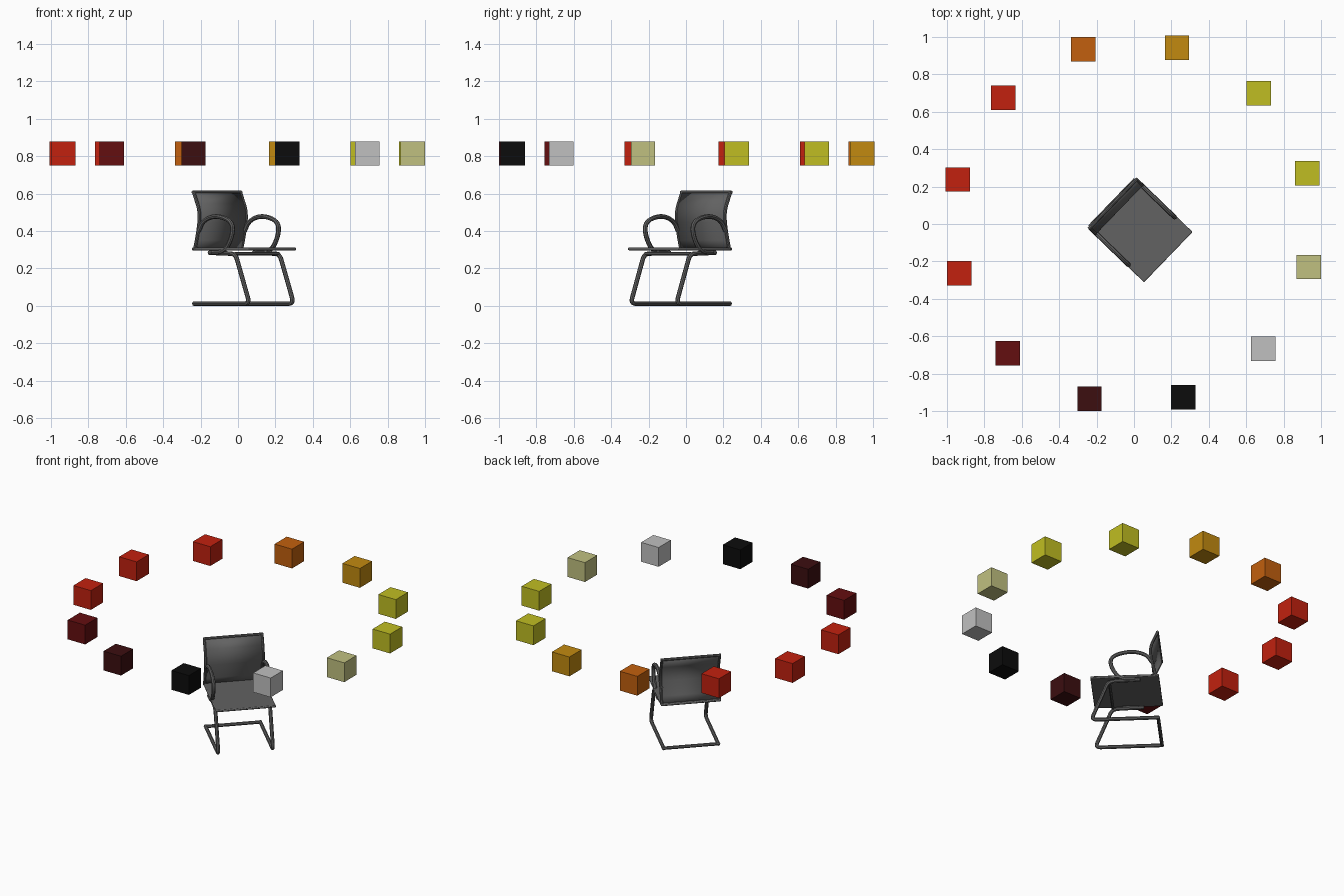
import bpy, bmesh, math
from mathutils import Vector, Matrix

cube = bpy.data.objects.get("Cube")
if cube:
    bpy.data.objects.remove(cube, do_unlink=True)


def make_material(name, r, g, b):
    lin = [(c / 255 / 12.92) if c < 11 else ((c / 255 + 0.055) / 1.055) ** 2.4
           for c in (r, g, b)]
    mat = bpy.data.materials.new(name)
    mat.use_nodes = True
    mat.diffuse_color = (*lin, 1)
    mat.node_tree.nodes["Principled BSDF"].inputs["Base Color"].default_value = (*lin, 1)
    return mat


grey = make_material("chair grey", 98, 98, 98)
red = make_material("red", 194, 33, 15)
orange = make_material("orange", 194, 96, 14)
amber = make_material("amber", 194, 138, 16)
yellow = make_material("yellow", 192, 190, 34)
pale = make_material("pale yellow", 192, 192, 128)
silver = make_material("silver", 192, 192, 192)
black = make_material("black", 12, 12, 12)
maroon = make_material("maroon", 60, 14, 16)
dark_red = make_material("dark red", 100, 14, 16)

TURN = math.radians(46)


def add_mesh(name, bm, mat, turn=0.0):
    bmesh.ops.recalc_face_normals(bm, faces=bm.faces)
    mesh = bpy.data.meshes.new(name)
    bm.to_mesh(mesh)
    bm.free()
    mesh.materials.append(mat)
    obj = bpy.data.objects.new(name, mesh)
    bpy.context.collection.objects.link(obj)
    obj.rotation_euler.z = turn
    return obj


def add_box(name, centre, size, mat, turn=0.0):
    bm = bmesh.new()
    bmesh.ops.create_cube(bm, size=1, matrix=Matrix.Translation(centre) @ Matrix.Diagonal((*size, 1)))
    return add_mesh(name, bm, mat, turn)


def smooth(obj):
    bpy.ops.object.select_all(action='DESELECT')
    obj.select_set(True)
    bpy.context.view_layer.objects.active = obj
    bpy.ops.object.shade_smooth_by_angle(angle=math.radians(40))


def rounded(points, radius):
    """Replace each inner corner of a path with a short arc."""
    pts = [Vector(p) for p in points]
    out = [pts[0]]
    for a, b, c in zip(pts, pts[1:], pts[2:]):
        p = b + (a - b).normalized() * min(radius, (a - b).length * 0.5)
        q = b + (c - b).normalized() * min(radius, (c - b).length * 0.5)
        for i in range(7):
            t = i / 6
            point = p * (1 - t) ** 2 + b * 2 * t * (1 - t) + q * t * t
            if (point - out[-1]).length > 1e-4:
                out.append(point)
    out.append(pts[-1])
    return out


def add_tube(name, points, radius, bend=0.03):
    path = rounded(points, bend)
    curve = bpy.data.curves.new(name, 'CURVE')
    curve.dimensions = '3D'
    curve.bevel_depth = radius
    curve.bevel_resolution = 2
    curve.use_fill_caps = True
    spline = curve.splines.new('POLY')
    spline.points.add(len(path) - 1)
    for sp, p in zip(spline.points, path):
        sp.co = (*p, 1)
    obj = bpy.data.objects.new(name, curve)
    bpy.context.collection.objects.link(obj)
    obj.rotation_euler.z = TURN
    bpy.ops.object.select_all(action='DESELECT')
    obj.select_set(True)
    bpy.context.view_layer.objects.active = obj
    bpy.ops.object.convert(target='MESH')
    obj = bpy.context.view_layer.objects.active
    obj.data.materials.clear()
    obj.data.materials.append(grey)
    smooth(obj)


# Ring of coloured cubes, counter-clockwise from the one on the left side
ring = [("pale", pale), ("yellow_a", yellow), ("yellow_b", yellow), ("amber", amber),
        ("orange", orange), ("red_a", red), ("red_b", red), ("red_c", red),
        ("dark_red", dark_red), ("maroon", maroon), ("black", black), ("silver", silver)]
for i, (label, mat) in enumerate(ring):
    a = math.radians(-14 + 30 * i)
    add_box("ring_cube_" + label,
            (0.967 * math.cos(a) - 0.004, 0.967 * math.sin(a) + 0.004, 0.814),
            (0.13, 0.13, 0.13), mat)

# Seat panel
seat = add_box("seat", (0, -0.045, 0.304), (0.374, 0.42, 0.015), grey, TURN)
bevel = seat.modifiers.new("soft_edges", 'BEVEL')
bevel.width = 0.005
bevel.segments = 2
smooth(seat)

# Backrest sheet, bulging forward at the lumbar
back = rounded([(0, 0.148, 0.3), (0, 0.122, 0.4), (0, 0.108, 0.5),
                (0, 0.156, 0.607)], 0.05)
bm = bmesh.new()
rows = [[bm.verts.new((x, p.y, p.z)) for x in (-0.18, 0.18)] for p in back]
for lo, hi in zip(rows, rows[1:]):
    bm.faces.new((lo[0], lo[1], hi[1], hi[0]))
backrest = add_mesh("backrest", bm, grey, TURN)
solid = backrest.modifiers.new("thickness", 'SOLIDIFY')
solid.thickness = 0.01
solid.offset = 0
smooth(backrest)
add_tube("back_top_bar", [(-0.187, 0.156, 0.607), (0.187, 0.156, 0.607)], 0.009)

for side, label in ((1, "left"), (-1, "right")):
    # Side tubes of the backrest
    add_tube(label + "_back_tube", [(side * 0.18, p.y, p.z) for p in back], 0.009, 0.002)
    # Sled runner, sloping front leg and under-seat rail in one bent tube
    u = side * 0.17
    add_tube(label + "_leg", [(u, 0.165, 0.012), (u, -0.25, 0.012),
                              (u, -0.145, 0.278), (u, 0.05, 0.284)], 0.012, 0.035)
    # Looped armrest, tucked under the seat
    w = side * 0.177
    add_tube(label + "_armrest",
             [(w, 0.122, 0.4), (w, 0.09, 0.455), (w, -0.005, 0.485), (w, -0.125, 0.455),
              (w, -0.135, 0.385), (w, -0.075, 0.288), (w, 0.02, 0.286)], 0.0125, 0.06)

# Cross bars
add_tube("rear_floor_bar", [(-0.175, 0.16, 0.012), (0.175, 0.16, 0.012)], 0.011)
add_tube("under_seat_bar", [(-0.17, -0.14, 0.278), (0.17, -0.14, 0.278)], 0.009)
